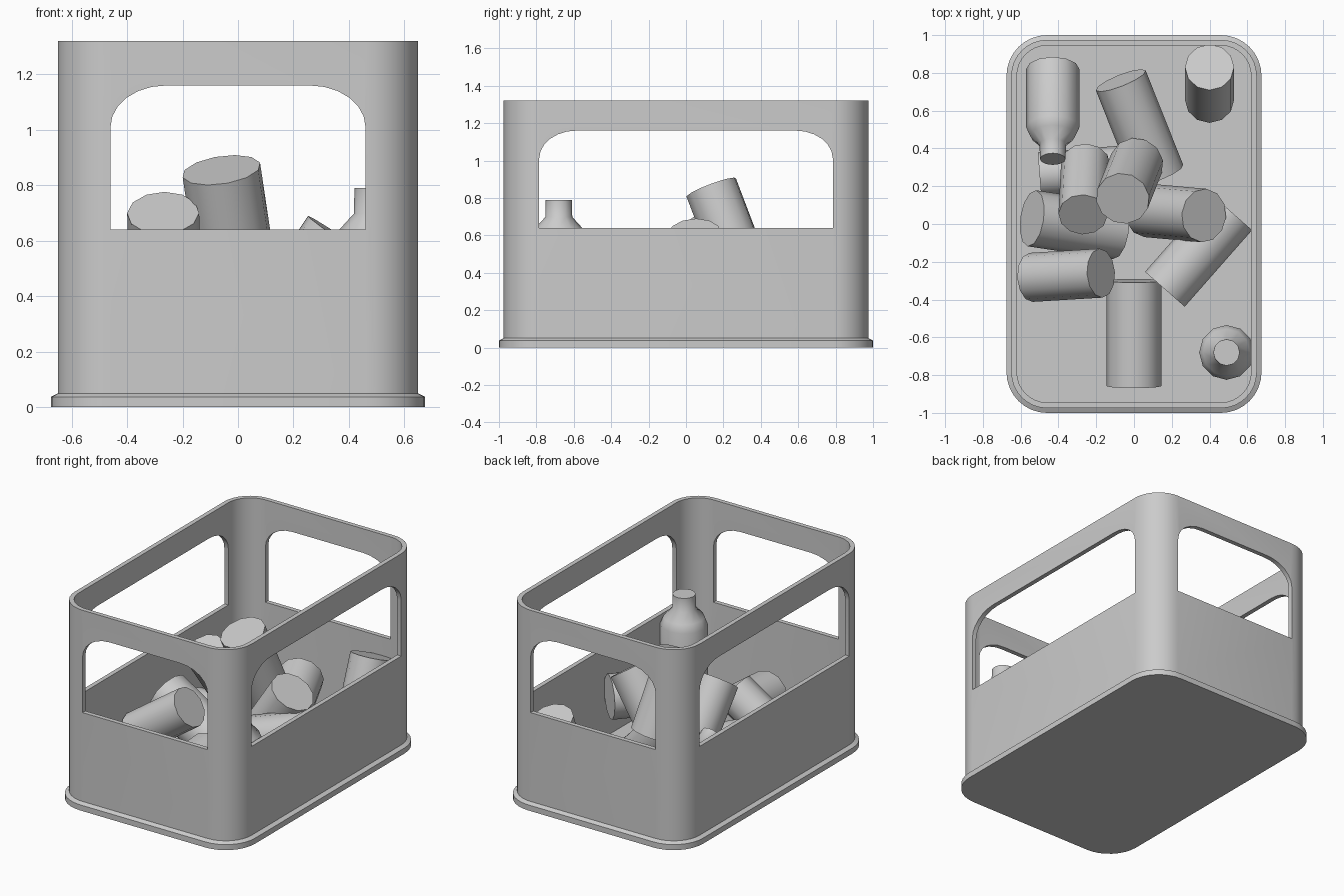
import bpy, bmesh, math
from mathutils import Vector

cube = bpy.data.objects.get("Cube")
if cube:
    bpy.data.objects.remove(cube, do_unlink=True)

GREY = (0.6, 0.6, 0.6, 1)
grey = bpy.data.materials.new("plain_grey")
grey.use_nodes = True
grey.diffuse_color = GREY
grey.node_tree.nodes["Principled BSDF"].inputs["Base Color"].default_value = GREY


def finish(name, bm, smooth=None):
    bmesh.ops.recalc_face_normals(bm, faces=bm.faces)
    mesh = bpy.data.meshes.new(name)
    bm.to_mesh(mesh)
    bm.free()
    mesh.materials.append(grey)
    ob = bpy.data.objects.new(name, mesh)
    bpy.context.collection.objects.link(ob)
    if smooth:
        shade(ob, smooth)
    return ob


def shade(ob, degrees):
    bpy.ops.object.select_all(action='DESELECT')
    ob.select_set(True)
    bpy.context.view_layer.objects.active = ob
    bpy.ops.object.shade_smooth_by_angle(angle=math.radians(degrees))


def skin(bm, loops):
    """Bridge successive closed loops of points and cap both ends."""
    rings = [[bm.verts.new(p) for p in loop] for loop in loops]
    n = len(rings[0])
    for a, b in zip(rings, rings[1:]):
        for i in range(n):
            j = (i + 1) % n
            bm.faces.new((a[i], a[j], b[j], b[i]))
    bm.faces.new(rings[0])
    bm.faces.new(rings[-1])


def rounded_loop(hx, hy, r, z, steps=8):
    pts = []
    for q, (sx, sy) in enumerate([(1, 1), (-1, 1), (-1, -1), (1, -1)]):
        for k in range(steps + 1):
            a = math.pi / 2 * (q + k / steps)
            pts.append((sx * (hx - r) + r * math.cos(a), sy * (hy - r) + r * math.sin(a), z))
    return pts


# Crate: base lip, outer wall, rim, inner wall and floor
bm = bmesh.new()
section = [(0.025, 0), (0.025, 0.037), (0, 0.05), (0, 1.32), (-0.03, 1.32), (-0.03, 0.05)]
skin(bm, [rounded_loop(0.65 + o, 0.975 + o, 0.19 + o, z) for o, z in section])
crate = finish("crate", bm)


# Hand openings with arched upper corners, cut through opposite walls
def opening(name, half, along_x):
    arc = [math.pi / 2 * k / 6 for k in range(7)]
    side = [(half - 0.2 + 0.2 * math.cos(a), 1.01 + 0.15 * math.sin(a)) for a in arc]
    outline = [(half, 0.64)] + side + [(-u, z) for u, z in reversed(side)] + [(-half, 0.64)]
    cutter_bm = bmesh.new()
    skin(cutter_bm, [[(d, u, z) if along_x else (u, d, z) for u, z in outline] for d in (-1.5, 1.5)])
    cutter = finish(name, cutter_bm)
    cutter.hide_render = True
    mod = crate.modifiers.new(name, 'BOOLEAN')
    mod.operation = 'DIFFERENCE'
    mod.solver = 'EXACT'
    mod.object = cutter
    bpy.context.view_layer.objects.active = crate
    bpy.ops.object.modifier_apply(modifier=name)
    bpy.data.objects.remove(cutter, do_unlink=True)


opening("end_opening", 0.46, False)
opening("side_opening", 0.785, True)
shade(crate, 25)


# Turned containers: profile of (radius, distance) placed from a start point along an axis
def turned(name, profile, start, axis, sides=12):
    rot = Vector(axis).to_track_quat('Z', 'Y')
    loops = []
    for r, d in profile:
        ring = [(r * math.cos(2 * math.pi * k / sides), r * math.sin(2 * math.pi * k / sides), d)
                for k in range(sides)]
        loops.append([Vector(start) + rot @ Vector(p) for p in ring])
    bm = bmesh.new()
    skin(bm, loops)
    return finish(name, bm, 50)


# Cans: centre of the visible end, direction into the pile, radius, length
cans = [
    ("can_centre_top", (-0.06, 0.135, 0.855), (0.139, 0.352, -0.925), 0.143, 0.53),
    ("can_left_tilted", (-0.27, 0.05, 0.70), (0.03, 0.58, -0.8), 0.13, 0.46),
    ("can_right_tilted", (0.37, 0.045, 0.61), (-0.56, 0.05, -0.83), 0.142, 0.54),
    ("can_front_left", (-0.175, -0.26, 0.48), (-0.82, -0.05, -0.57), 0.13, 0.45),
    ("can_middle_left", (-0.54, 0.03, 0.36), (0.87, -0.13, -0.4), 0.15, 0.5),
    ("can_front_flat", (0, -0.3, 0.23), (0, -1, -0.07), 0.145, 0.56),
    ("can_right_flat", (0.52, 0.06, 0.38), (-0.66, -0.75, 0), 0.14, 0.54),
    ("can_back_flat", (-0.07, 0.76, 0.32), (0.37, -0.93, -0.22), 0.142, 0.55),
    ("can_back_right", (0.4, 0.83, 0.56), (0, -0.36, -0.93), 0.13, 0.48),
    ("can_under_left", (-0.5, 0.26, 0.2), (1, 0.08, 0), 0.12, 0.5),
]
for name, start, axis, r, length in cans:
    turned(name, [(r, 0), (r, length)], start, axis)

# Bottles with a shoulder and a narrow neck
bottle = [(0.145, 0), (0.145, 0.37), (0.125, 0.42), (0.072, 0.478), (0.07, 0.57)]
turned("bottle_standing", bottle, (0.49, -0.68, 0.22), (0, 0, 1))
turned("bottle_lying", [(r * 0.97, d * 0.94) for r, d in bottle], (-0.43, 0.82, 0.24), (0, -0.89, 0.46))
